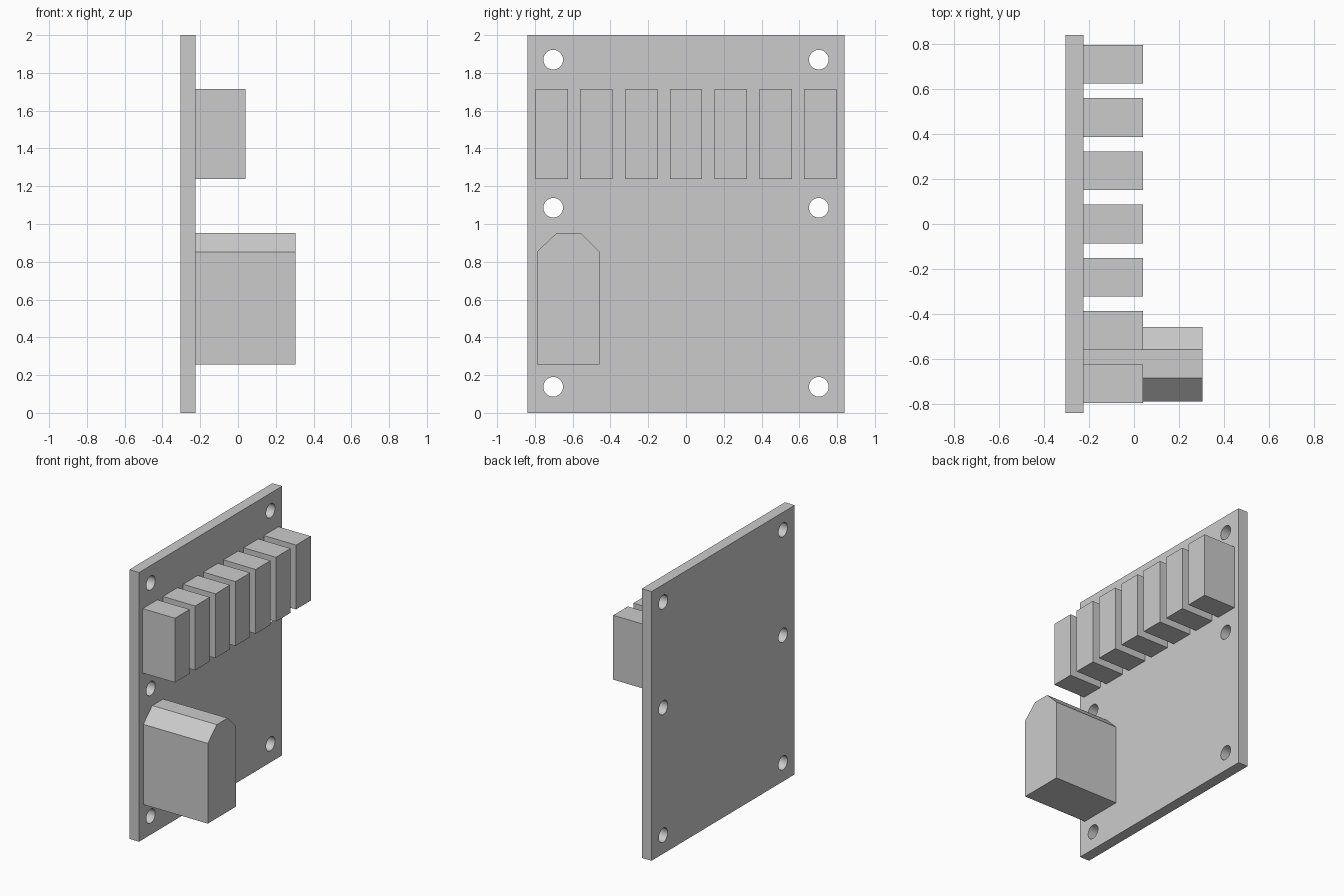
import bpy
import bmesh
import math
from mathutils import Matrix

cube = bpy.data.objects.get("Cube")
if cube:
    bpy.data.objects.remove(cube, do_unlink=True)

grey = bpy.data.materials.new("light_grey")
grey.use_nodes = True
colour = (0.6, 0.6, 0.6, 1)
grey.diffuse_color = colour
grey.node_tree.nodes["Principled BSDF"].inputs["Base Color"].default_value = colour

# Outline axes (u, v, depth) map to world (y, z, x)
SIDEWAYS = Matrix(((0, 0, 1), (1, 0, 0), (0, 1, 0))).to_4x4()


def rectangle(u0, u1, v0, v1):
    return [(u0, v0), (u1, v0), (u1, v1), (u0, v1)]


def circle(u, v, radius, sides=40):
    angles = [math.tau * i / sides for i in range(sides)]
    return [(u + radius * math.cos(a), v + radius * math.sin(a)) for a in angles]


def extrude(name, loops, x0, x1):
    """Solid from closed y-z loops; inner loops become through holes."""
    curve = bpy.data.curves.new(name + "_outline", "CURVE")
    curve.dimensions = "2D"
    curve.fill_mode = "BOTH"
    curve.extrude = (x1 - x0) / 2
    for loop in loops:
        spline = curve.splines.new("POLY")
        spline.points.add(len(loop) - 1)
        for point, (u, v) in zip(spline.points, loop):
            point.co = (u, v, 0, 1)
        spline.use_cyclic_u = True
        spline.use_smooth = False
    helper = bpy.data.objects.new(name + "_outline", curve)
    bpy.context.collection.objects.link(helper)
    bpy.context.view_layer.update()
    depsgraph = bpy.context.evaluated_depsgraph_get()
    mesh = bpy.data.meshes.new_from_object(helper.evaluated_get(depsgraph))
    bpy.data.objects.remove(helper, do_unlink=True)

    bm = bmesh.new()
    bm.from_mesh(mesh)
    bmesh.ops.remove_doubles(bm, verts=bm.verts, dist=0.0001)
    bmesh.ops.transform(bm, verts=bm.verts,
                        matrix=Matrix.Translation(((x0 + x1) / 2, 0, 0)) @ SIDEWAYS)
    bmesh.ops.recalc_face_normals(bm, faces=bm.faces)
    bm.to_mesh(mesh)
    bm.free()
    mesh.name = name
    mesh.materials.clear()
    mesh.materials.append(grey)
    obj = bpy.data.objects.new(name, mesh)
    bpy.context.collection.objects.link(obj)
    return obj


BACK, FACE = -0.305, -0.225

# Upright board with six mounting holes
holes = [circle(y, z, 0.052) for y in (-0.703, 0.703) for z in (0.138, 1.086, 1.87)]
board = extrude("board", [rectangle(-0.84, 0.84, 0, 2)] + holes, BACK, FACE)
bpy.ops.object.select_all(action="DESELECT")
board.select_set(True)
bpy.context.view_layer.objects.active = board
bpy.ops.object.shade_smooth_by_angle(angle=math.radians(30))

# Row of seven identical blocks
for i in range(7):
    y = (i - 3) * 0.237
    extrude(f"terminal_block_{i + 1}",
            [rectangle(y - 0.086, y + 0.086, 1.237, 1.715)], FACE, 0.04)

# Large socket with a chamfered top
socket = [(-0.79, 0.257), (-0.458, 0.257), (-0.458, 0.853),
          (-0.557, 0.952), (-0.685, 0.952), (-0.79, 0.853)]
extrude("socket_housing", [socket], FACE, 0.305)
